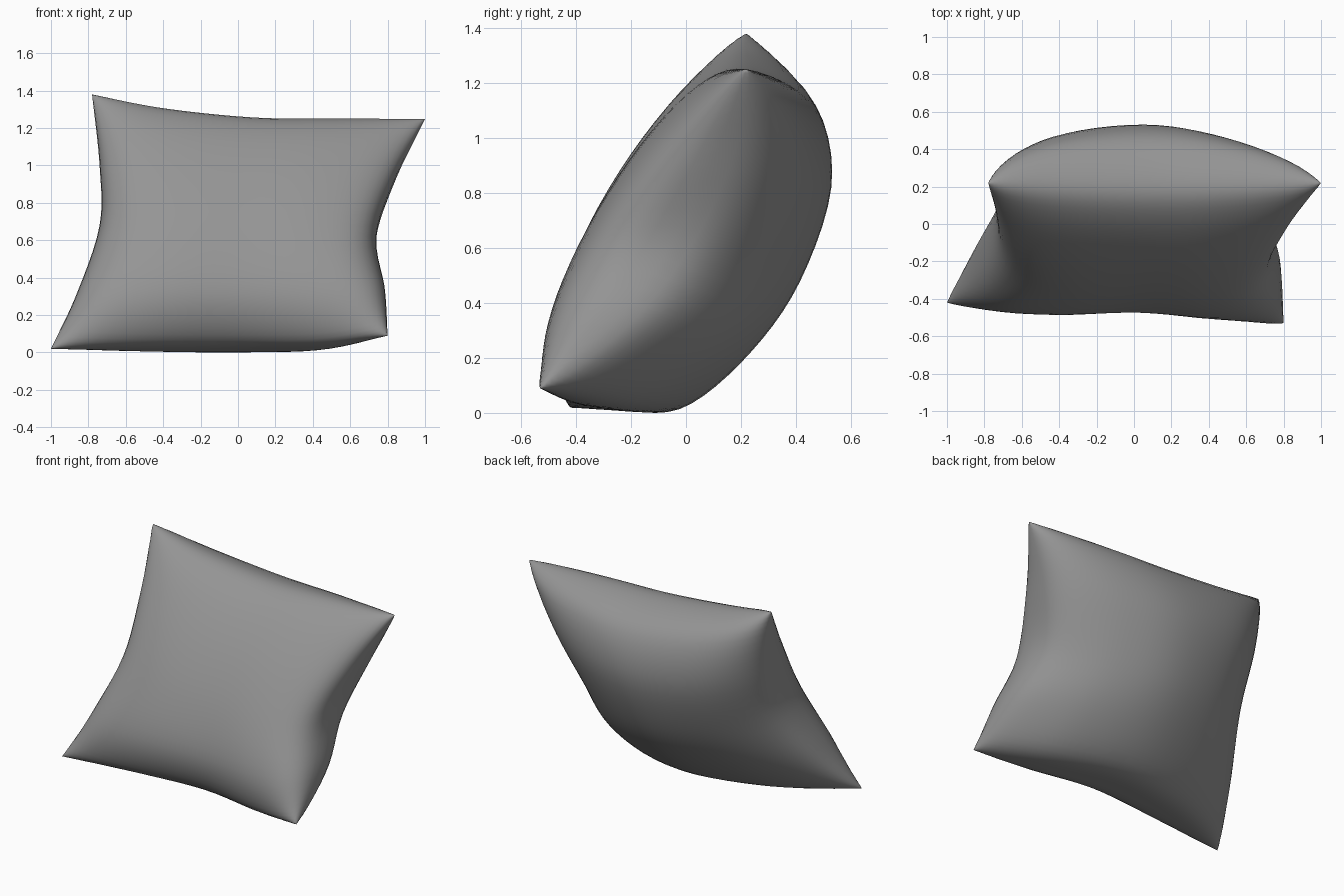
import bpy, bmesh, math
from mathutils import Vector

cube = bpy.data.objects.get("Cube")
if cube:
    bpy.data.objects.remove(cube, do_unlink=True)

N = 32  # grid divisions across each sheet


def spline(points, t, before=None, after=None):
    """Catmull-Rom curve through points, with optional neighbours past its ends."""
    p = [Vector(q) for q in points]
    first = Vector(before) if before else 2 * p[0] - p[1]
    last = Vector(after) if after else 2 * p[-1] - p[-2]
    p = [first] + p + [last]
    x = t * (len(p) - 3)
    i = min(int(x), len(p) - 4)
    f = x - i
    a, b, c, d = p[i:i + 4]
    return 0.5 * (2 * b + (c - a) * f + (2 * a - 5 * b + 4 * c - d) * f * f
                  + (3 * b - a - 3 * c + d) * f ** 3)


# Seam curves running between the four pinched corners
bottom = [(-1, -.42, .02), (-.5, -.29, .015), (0, -.23, .015), (.45, -.34, .025), (.8, -.53, .09)]
top = [(-.78, .22, 1.38), (-.4, .22, 1.305), (.08, .22, 1.255), (.5, .22, 1.25), (1, .22, 1.25)]
left = [bottom[0], (-.86, -.2, .32), (-.74, 0, .68), (-.74, .12, 1), top[0]]
right = [bottom[-1], (.785, -.25, .34), (.74, -.05, .62), (.84, .1, .92), top[-1]]

# Middle cross-sections of the two sheets, seam to seam
front = [(0, -.23, .015), (0, -.4, .075), (0, -.475, .3), (0, -.385, .61),
         (0, -.195, .94), (0, .03, 1.19), (0, .22, 1.255)]
back = [(0, -.23, .015), (0, -.01, .02), (0, .225, .21), (0, .415, .48),
        (0, .53, .84), (0, .46, 1.13), (0, .22, 1.255)]


def seam_surface(a, b):
    """Sheet stretched between the four seams."""
    c = [Vector(q) for q in (bottom[0], bottom[-1], top[0], top[-1])]
    corners = (c[0].lerp(c[1], a)).lerp(c[2].lerp(c[3], a), b)
    return (spline(bottom, a).lerp(spline(top, a), b)
            + spline(left, b).lerp(spline(right, b), a) - corners)


def sheet_point(i, j, section, other):
    s, t = 2 * i / N - 1, 2 * j / N - 1
    u, v = math.sin(s * math.pi / 2), math.sin(t * math.pi / 2)
    b = (v + 1) / 2
    bulge = spline(section, j / N, other[1], other[-2]) - seam_surface(.5, b)
    bulge.x = 0
    fullness = max(0, 1 - u * u) ** (.36 + .06 * v * v)
    return seam_surface((u + 1) / 2, b) + bulge * fullness


# Cushion: two puffed sheets welded along the seam
bm = bmesh.new()
for section, other in ((front, back), (back, front)):
    grid = [[bm.verts.new(sheet_point(i, j, section, other)) for j in range(N + 1)]
            for i in range(N + 1)]
    for i in range(N):
        for j in range(N):
            bm.faces.new((grid[i][j], grid[i + 1][j], grid[i + 1][j + 1], grid[i][j + 1]))
bmesh.ops.remove_doubles(bm, verts=bm.verts, dist=.0005)
bmesh.ops.recalc_face_normals(bm, faces=bm.faces)
low = min(v.co.z for v in bm.verts)
for v in bm.verts:
    v.co.z -= low
for f in bm.faces:
    f.smooth = True
mesh = bpy.data.meshes.new("cushion")
bm.to_mesh(mesh)
bm.free()
cushion = bpy.data.objects.new("cushion", mesh)
bpy.context.collection.objects.link(cushion)

# Plain grey fabric
fabric = bpy.data.materials.new("grey fabric")
fabric.use_nodes = True
colour = (.3, .3, .3, 1)
fabric.diffuse_color = colour
fabric.node_tree.nodes["Principled BSDF"].inputs["Base Color"].default_value = colour
mesh.materials.append(fabric)
